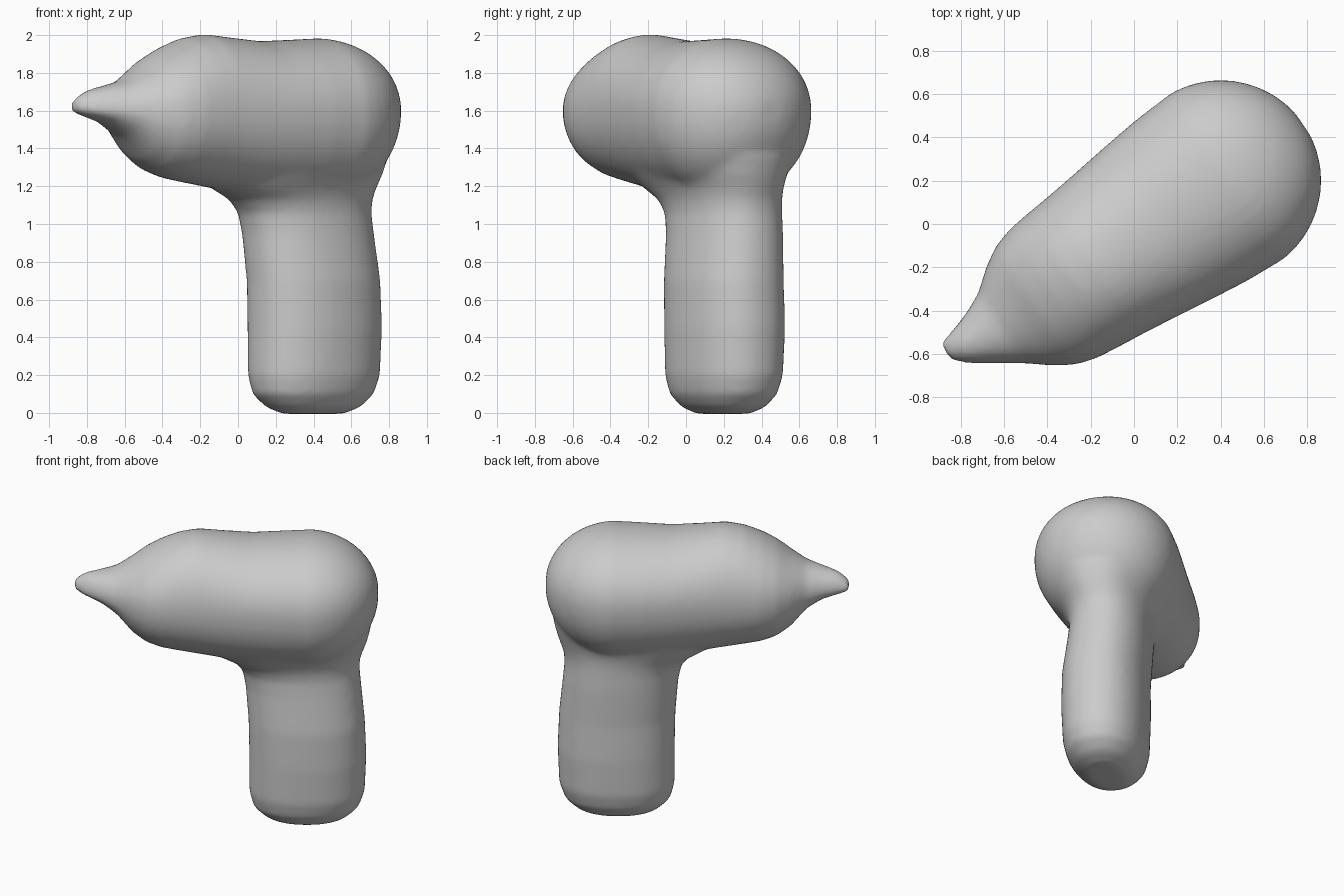
import bpy, bmesh, math
from mathutils import Vector

if "Cube" in bpy.data.objects:
    bpy.data.objects.remove(bpy.data.objects["Cube"])

SIDES = 40
AXIS = Vector((0.83, 0.56, 0)).normalized()   # from nozzle to rear
SIDE = Vector((-AXIS.y, AXIS.x, 0))
UP = Vector((0, 0, 1))
PIVOT = Vector((0.40, 0.20, 0))


def loft(bm, rings):
    """Skin a row of closed rings and cap both ends."""
    rows = [[bm.verts.new(p) for p in ring] for ring in rings]
    for a, b in zip(rows, rows[1:]):
        for i in range(SIDES):
            j = (i + 1) % SIDES
            bm.faces.new((a[i], a[j], b[j], b[i]))
    bm.faces.new(rows[0][::-1])
    bm.faces.new(rows[-1])


def unit_ring(power):
    """Superellipse points, rounder at power 2 and boxier above."""
    for i in range(SIDES):
        a = math.tau * i / SIDES
        c, s = math.cos(a), math.sin(a)
        yield (math.copysign(abs(c) ** (2 / power), c),
               math.copysign(abs(s) ** (2 / power), s))


def barrel_ring(t, width, top, bottom, offset=0.0):
    mid = min(max(1.6, bottom + 0.02), top - 0.02)
    return [PIVOT + AXIS * t + SIDE * (offset + u * width)
            + UP * (mid + v * ((top - mid) if v > 0 else (mid - bottom)))
            for u, v in unit_ring(2.1)]


def handle_ring(z, front, rear, width, offset=0.0):
    mid, half = (front + rear) / 2, (rear - front) / 2
    return [PIVOT + AXIS * (mid + u * half) + SIDE * (offset + v * width) + UP * z
            for u, v in unit_ring(2.2)]


# Domed rear of the barrel
dome = []
for k in range(1, 11):
    a = math.radians(8.5 * k)
    s = math.sin(a)
    dome.append((0.465 * math.cos(a), 0.465 * s, 1.6 + 0.385 * s, 1.6 - 0.47 * s))

# Barrel and pinched nozzle: along, half width, top, bottom, side offset
barrel = dome + [
    (-0.16, 0.452, 1.975, 1.135), (-0.35, 0.43, 1.968, 1.15), (-0.52, 0.407, 1.985, 1.17),
    (-0.7, 0.385, 2.005, 1.20), (-0.82, 0.373, 1.985, 1.22), (-0.93, 0.36, 1.94, 1.24),
    (-1.03, 0.33, 1.885, 1.275), (-1.12, 0.275, 1.82, 1.34), (-1.22, 0.195, 1.76, 1.46),
    (-1.32, 0.138, 1.735, 1.53, 0.012), (-1.42, 0.09, 1.71, 1.565, 0.03),
    (-1.495, 0.05, 1.66, 1.59, 0.05)]

# Handle flaring into the barrel: height, front, rear, half width, side offset
handle = [
    (-0.005, -0.18, 0.17, 0.11), (0.03, -0.27, 0.265, 0.185), (0.10, -0.345, 0.34, 0.24),
    (0.20, -0.37, 0.375, 0.265), (0.45, -0.37, 0.385, 0.275), (0.70, -0.375, 0.375, 0.272),
    (0.95, -0.395, 0.35, 0.262, 0.02), (1.06, -0.42, 0.34, 0.258, 0.025),
    (1.13, -0.48, 0.345, 0.265, 0.022), (1.19, -0.60, 0.365, 0.285, 0.015),
    (1.26, -0.68, 0.39, 0.32, 0.005), (1.36, -0.60, 0.415, 0.355)]

bm = bmesh.new()
loft(bm, [barrel_ring(*r) for r in barrel])
loft(bm, [handle_ring(*r) for r in handle])
bmesh.ops.recalc_face_normals(bm, faces=bm.faces)
mesh = bpy.data.meshes.new("barrel_and_handle")
bm.to_mesh(mesh)
bm.free()
body = bpy.data.objects.new("barrel_and_handle", mesh)
bpy.context.collection.objects.link(body)

# Plain grey material
grey = bpy.data.materials.new("plain_grey")
grey.use_nodes = True
colour = (0.6, 0.6, 0.6, 1)
grey.diffuse_color = colour
grey.node_tree.nodes["Principled BSDF"].inputs["Base Color"].default_value = colour
mesh.materials.append(grey)

# Fuse both parts into one soft skin
remesh = body.modifiers.new("fuse", 'REMESH')
remesh.mode = 'VOXEL'
remesh.voxel_size = 0.02
remesh.use_smooth_shade = True
soften = body.modifiers.new("soften", 'SMOOTH')
soften.factor = 0.5
soften.iterations = 10

bpy.ops.object.select_all(action='DESELECT')
body.select_set(True)
bpy.context.view_layer.objects.active = body
for name in ("fuse", "soften"):
    bpy.ops.object.modifier_apply(modifier=name)
bpy.ops.object.shade_smooth()
